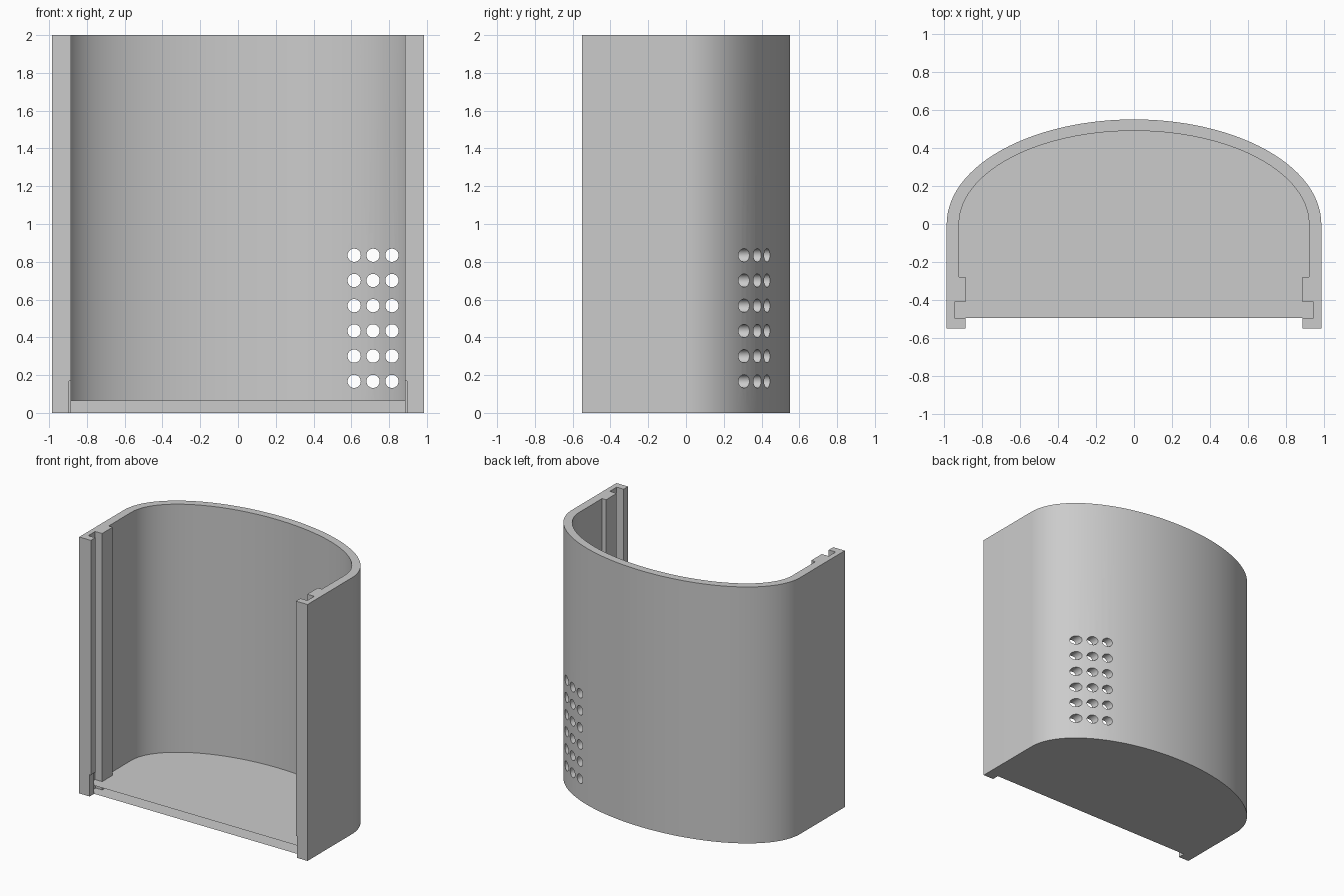
import bpy, bmesh, math
from mathutils import Matrix, Vector

cube = bpy.data.objects.get("Cube")
if cube:
    bpy.data.objects.remove(cube, do_unlink=True)

# One plain grey for the whole body
GREY = (0.6, 0.6, 0.6, 1)
grey = bpy.data.materials.new("plain grey")
grey.use_nodes = True
grey.diffuse_color = GREY
grey.node_tree.nodes["Principled BSDF"].inputs["Base Color"].default_value = GREY


def add_object(name, bm):
    bmesh.ops.recalc_face_normals(bm, faces=bm.faces)
    mesh = bpy.data.meshes.new(name)
    bm.to_mesh(mesh)
    bm.free()
    mesh.materials.append(grey)
    obj = bpy.data.objects.new(name, mesh)
    bpy.context.collection.objects.link(obj)
    return obj


def extrude_outline(name, points, height):
    bm = bmesh.new()
    face = bm.faces.new([bm.verts.new((x, y, 0)) for x, y in points])
    top = bmesh.ops.extrude_face_region(bm, geom=[face])["geom"]
    verts = [v for v in top if isinstance(v, bmesh.types.BMVert)]
    bmesh.ops.translate(bm, vec=(0, 0, height), verts=verts)
    return add_object(name, bm)


def half_ellipse(a, b, steps=56):
    # Runs from +x over the back to -x
    return [(a * math.cos(math.pi * i / steps), b * math.sin(math.pi * i / steps))
            for i in range(steps + 1)]


def mirrored(points):
    return [(-x, y) for x, y in reversed(points)]


FRONT, LIP_BACK = -0.55, -0.495
inner = half_ellipse(0.92, 0.49)

# Curved wall with the rail strip, panel groove and front lip on each side
rail = [(0.92, -0.28), (0.885, -0.28), (0.885, -0.41), (0.945, -0.41)]
groove = [(0.945, LIP_BACK), (0.885, LIP_BACK), (0.885, FRONT), (0.985, FRONT)]
side = rail + groove
outline = half_ellipse(0.985, 0.55) + mirrored(side) + inner[::-1] + side
wall = extrude_outline("curved_wall", outline, 2.0)

# Floor filling the inside of the wall
floor_side = rail + groove[:1]
extrude_outline("floor", inner + mirrored(floor_side) + floor_side, 0.065)

# Cutter: grid of vent holes, plus a shallow relief at the foot of the lips
bm = bmesh.new()
for col in range(3):
    for row in range(6):
        spot = Vector((0.615 + 0.1 * col, 0.35, 0.167 + 0.1335 * row))
        bmesh.ops.create_cone(bm, cap_ends=True, segments=32, radius1=0.035,
                              radius2=0.035, depth=0.7,
                              matrix=Matrix.Translation(spot) @ Matrix.Rotation(math.pi / 2, 4, "X"))
bmesh.ops.create_cube(bm, size=1, matrix=Matrix.Translation((0, -0.525, 0.07))
                      @ Matrix.Diagonal((1.79, 0.13, 0.2, 1)))
cutter = add_object("hole_cutter", bm)
cutter.hide_render = True

cut = wall.modifiers.new("vent holes", "BOOLEAN")
cut.object = cutter
cut.operation = "DIFFERENCE"
cut.solver = "EXACT"
bpy.ops.object.select_all(action="DESELECT")
bpy.context.view_layer.objects.active = wall
wall.select_set(True)
bpy.ops.object.modifier_apply(modifier=cut.name)
bpy.data.objects.remove(cutter, do_unlink=True)
bpy.ops.object.shade_smooth_by_angle(angle=math.radians(30))
